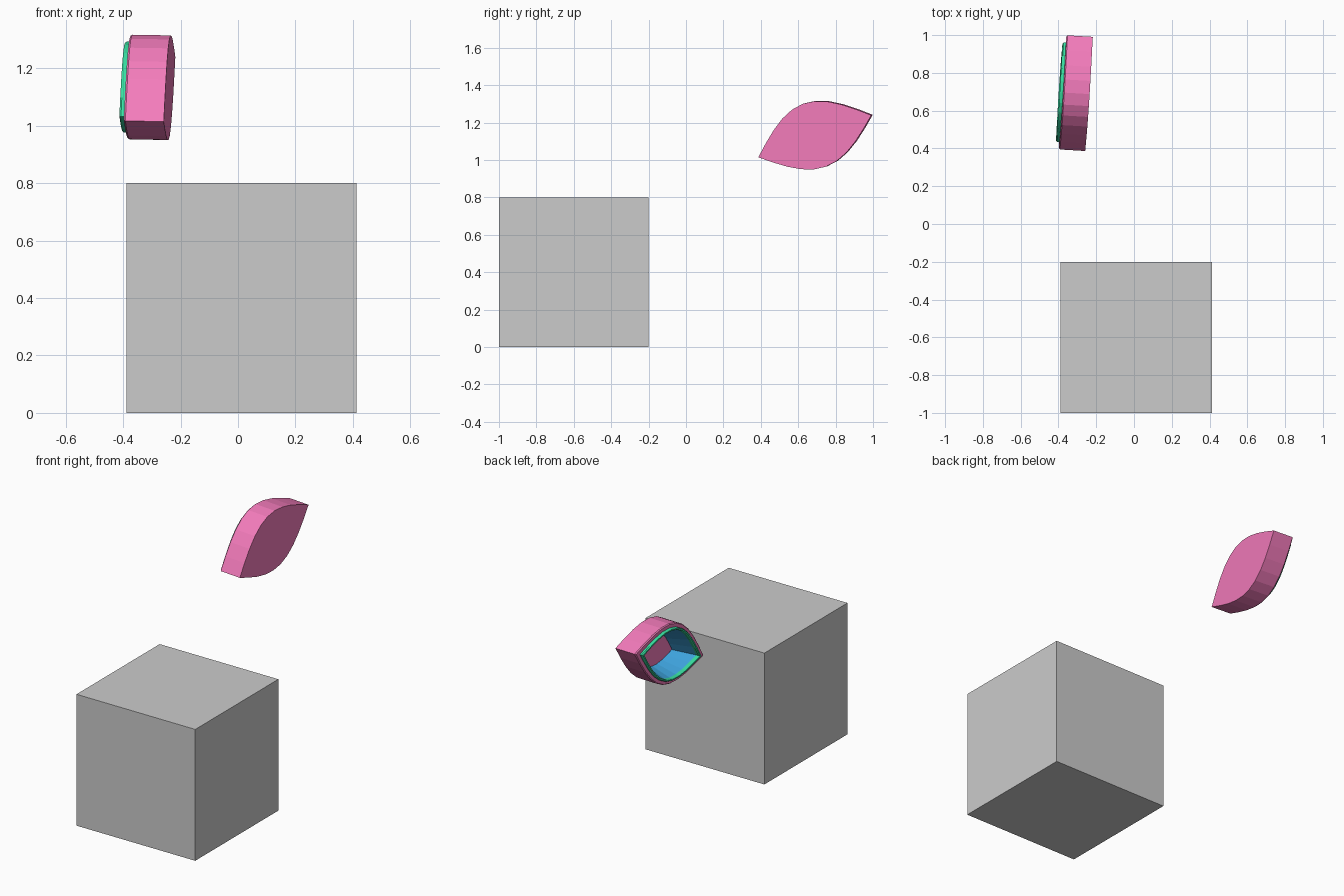
import bpy, bmesh
from math import cos, pi
from mathutils import Vector

if "Cube" in bpy.data.objects:
    bpy.data.objects.remove(bpy.data.objects["Cube"])

SEG = 10                                    # facets per eyelid arc
HALF, UP, DOWN = 0.323, 0.185, 0.173        # half length and arc heights
CENTRE = Vector((-0.378, 0.697, 1.129))     # middle of the open face
AXIS = Vector((1, -0.06, -0.018)).normalized()
LONG = Vector((0.063, 0.937, 0.349))
LONG = (LONG - AXIS * LONG.dot(AXIS)).normalized()
SHORT = AXIS.cross(LONG).normalized()


def material(name, rgb):
    m = bpy.data.materials.new(name)
    m.diffuse_color = (*rgb, 1)
    m.use_nodes = True
    m.node_tree.nodes["Principled BSDF"].inputs["Base Color"].default_value = m.diffuse_color
    return m


def almond():
    """Pointed almond outline, upper arc then lower arc."""
    us = [-1 + 2 * i / SEG for i in range(SEG)]
    top = [(u * HALF, UP * cos(pi * u / 2)) for u in us]
    low = [(-u * HALF, -DOWN * cos(pi * u / 2)) for u in us]
    return top + low


def loft(name, levels, mat, caps=False, ring=False):
    """Join scaled almond outlines given as (scale, depth) levels."""
    bm = bmesh.new()
    loops = [[bm.verts.new(CENTRE + AXIS * d + LONG * (a * s) + SHORT * (b * s))
              for a, b in almond()] for s, d in levels]
    pairs = list(zip(loops, loops[1:]))
    if ring:
        pairs.append((loops[-1], loops[0]))
    for p, q in pairs:
        for i in range(len(p)):
            j = (i + 1) % len(p)
            bm.faces.new((p[i], p[j], q[j], q[i]))
    if caps:
        bm.faces.new(loops[0])
        bm.faces.new(loops[-1][::-1])
    bmesh.ops.recalc_face_normals(bm, faces=bm.faces)
    me = bpy.data.meshes.new(name)
    bm.to_mesh(me)
    bm.free()
    me.materials.append(mat)
    ob = bpy.data.objects.new(name, me)
    bpy.context.collection.objects.link(ob)
    return ob


pink = material("pink", (0.9, 0.2, 0.5))
green = material("green", (0.04, 0.75, 0.36))
blue = material("blue", (0.05, 0.38, 0.75))

# Grey block
bpy.ops.mesh.primitive_cube_add(size=0.8, location=(0.012, -0.6, 0.4))
bpy.context.object.name = "block"

# Outer cup: closed back, chamfered rim, hollow with a floor
loft("outer_cup", [(1, 0.14), (1, 0.006), (0.975, 0), (0.86, 0), (0.86, 0.13)],
     pink, caps=True)

# Raised rim ring
loft("rim_ring", [(0.87, 0.03), (0.87, -0.012), (0.85, -0.018),
                  (0.81, -0.018), (0.79, -0.012), (0.79, 0.03)], green, ring=True)

# Tapered funnel, open at the bottom so the cup floor shows
loft("inner_funnel", [(0.80, 0.0), (0.58, 0.125), (0.60, 0.129), (0.83, 0.005)],
     blue, ring=True)
